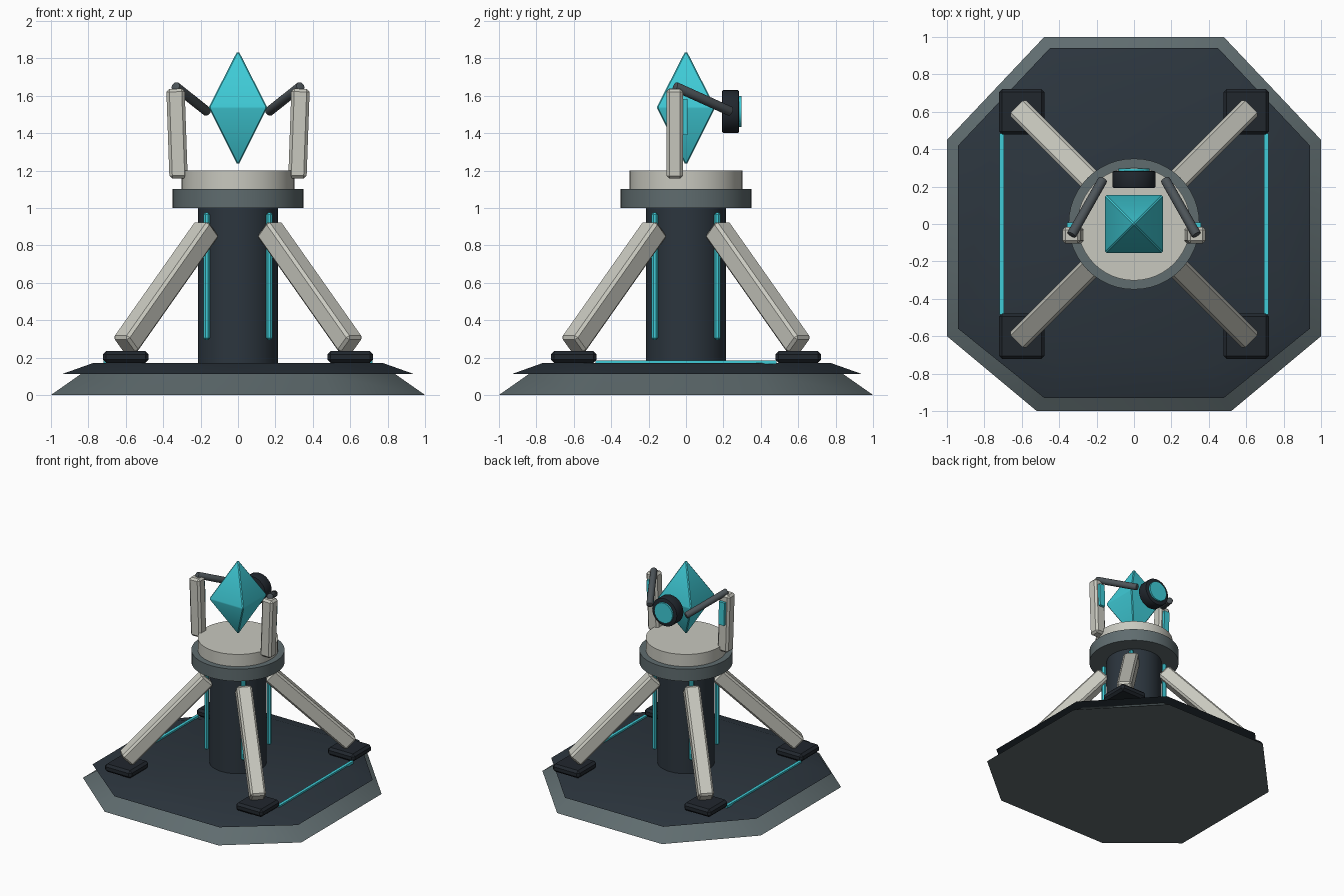
import bpy
import bmesh
from math import radians
from mathutils import Vector, Matrix

old = bpy.data.objects.get("Cube")
if old:
    bpy.data.objects.remove(old, do_unlink=True)


def material(name, rgb):
    mat = bpy.data.materials.new(name)
    mat.use_nodes = True
    mat.diffuse_color = (*rgb, 1)
    mat.node_tree.nodes["Principled BSDF"].inputs["Base Color"].default_value = (*rgb, 1)
    return mat


STEEL = material("grey steel", (0.115, 0.15, 0.158))
GUNMETAL = material("gunmetal", (0.075, 0.09, 0.1))
NAVY = material("dark slate", (0.025, 0.036, 0.048))
BLACK = material("near black", (0.015, 0.02, 0.027))
IVORY = material("pale stone", (0.58, 0.58, 0.52))
TEAL = material("glowing teal", (0.05, 0.6, 0.68))


def finish(name, bm, mat, matrix=Matrix(), bevel=0, segments=1):
    """Turn a bmesh into a placed, bevelled, angle-smoothed object."""
    bmesh.ops.recalc_face_normals(bm, faces=bm.faces)
    if bevel:
        bmesh.ops.bevel(bm, geom=bm.edges[:], offset=bevel, segments=segments,
                        affect='EDGES', profile=0.5)
    mesh = bpy.data.meshes.new(name)
    bm.to_mesh(mesh)
    bm.free()
    mesh.materials.append(mat)
    obj = bpy.data.objects.new(name, mesh)
    bpy.context.collection.objects.link(obj)
    obj.matrix_world = matrix
    bpy.ops.object.select_all(action='DESELECT')
    obj.select_set(True)
    bpy.context.view_layer.objects.active = obj
    bpy.ops.object.shade_smooth_by_angle(angle=radians(30))
    return obj


def box(name, size, mat, matrix, bevel=0.0):
    bm = bmesh.new()
    bmesh.ops.create_cube(bm, size=1)
    bmesh.ops.scale(bm, vec=size, verts=bm.verts)
    return finish(name, bm, mat, matrix, bevel)


def cylinder(name, radius, depth, mat, matrix, sides=40, bevel=0.0):
    bm = bmesh.new()
    bmesh.ops.create_cone(bm, cap_ends=True, segments=sides, radius1=radius,
                          radius2=radius, depth=depth)
    if bevel:
        rims = [e for e in bm.edges if abs(e.verts[0].co.z - e.verts[1].co.z) < 0.001]
        bmesh.ops.bevel(bm, geom=rims, offset=bevel, segments=2, affect='EDGES', profile=0.5)
    return finish(name, bm, mat, matrix)


def between(a, b):
    """Matrix at the midpoint with z running from a to b, and the length."""
    a, b = Vector(a), Vector(b)
    turn = (b - a).to_track_quat('Z', 'Y').to_matrix().to_4x4()
    return Matrix.Translation((a + b) / 2) @ turn, (b - a).length


def at(x, y, z):
    return Matrix.Translation((x, y, z))


def slab(name, half, z0, z1, taper, mat):
    """Tapered eight-sided slab from half an outline, mirrored in x."""
    outline = half + [(-x, y) for x, y in reversed(half)]
    bm = bmesh.new()
    low = [bm.verts.new((x, y, z0)) for x, y in outline]
    high = [bm.verts.new((x * taper, y * taper, z1)) for x, y in outline]
    bm.faces.new(low)
    bm.faces.new(high)
    for i in range(len(low)):
        j = (i + 1) % len(low)
        bm.faces.new((low[i], low[j], high[j], high[i]))
    return finish(name, bm, mat)


# Stepped platform
slab("platform_base", [(0.48, 1), (1, 0.45), (1, -0.6), (0.52, -1)], 0, 0.112, 0.84, STEEL)
slab("platform_deck", [(0.45, 0.94), (0.94, 0.42), (0.94, -0.56), (0.48, -0.93)],
     0.112, 0.172, 0.82, NAVY)

# Central column with collar and cap
cylinder("column", 0.215, 0.85, NAVY, at(0, 0, 0.585))
cylinder("collar", 0.35, 0.1, STEEL, at(0, 0, 1.05), 48)
cylinder("cap", 0.302, 0.1, IVORY, at(0, 0, 1.15), 48)

# Diagonal legs, foot pads and light strips at the four corners
for sx, side in ((1, "left"), (-1, "right")):
    for sy, end in ((-1, "front"), (1, "back")):
        tag = f"{end}_{side}"
        pose, length = between((0.605 * sx, 0.605 * sy, 0.265), (0.165 * sx, 0.165 * sy, 0.89))
        box(f"leg_{tag}", (0.118, 0.118, length), IVORY, pose, 0.015)
        box(f"foot_pad_{tag}", (0.245, 0.245, 0.064), BLACK,
            at(0.6 * sx, 0.6 * sy, 0.203), 0.018)
        box(f"column_light_{tag}", (0.034, 0.034, 0.68), TEAL,
            at(0.168 * sx, 0.168 * sy, 0.635), 0.01)

    # Deck light running between the pads
    box(f"deck_light_{side}", (0.024, 0.97, 0.02), TEAL, at(0.708 * sx, 0, 0.175))

    # Upright arm leaning outward, with a lit panel on its back
    pose = at(0.326 * sx, -0.06, 1.397) @ Matrix.Rotation(radians(2 * sx), 4, 'Y')
    box(f"arm_{side}", (0.098, 0.09, 0.48), IVORY, pose, 0.016)
    box(f"arm_panel_{side}", (0.05, 0.025, 0.19), TEAL, pose @ at(0, 0.055, 0.09))

    # Strut from the arm top back to the lens
    pose, length = between((0.335 * sx, -0.06, 1.65), (0.165 * sx, 0.24, 1.515))
    cylinder(f"strut_{side}", 0.026, length, GUNMETAL, pose, 16, 0.008)

# Rear lens housing and its glowing disc
turn = Matrix.Rotation(radians(-90), 4, 'X')
cylinder("lens_housing", 0.115, 0.09, BLACK, at(0, 0.238, 1.515) @ turn, 32, 0.008)
cylinder("lens_disc", 0.083, 0.03, TEAL, at(0, 0.282, 1.515) @ turn, 32)

# Floating crystal: two square pyramids joined at the waist
bm = bmesh.new()
tips = [bm.verts.new((0, 0, z)) for z in (1.845, 1.225)]
waist = [bm.verts.new((0.157 * x, 0.157 * y, 1.537))
         for x, y in ((1, 1), (-1, 1), (-1, -1), (1, -1))]
for tip in tips:
    for i in range(4):
        bm.faces.new((tip, waist[i], waist[(i + 1) % 4]))
finish("crystal", bm, TEAL, bevel=0.006)
